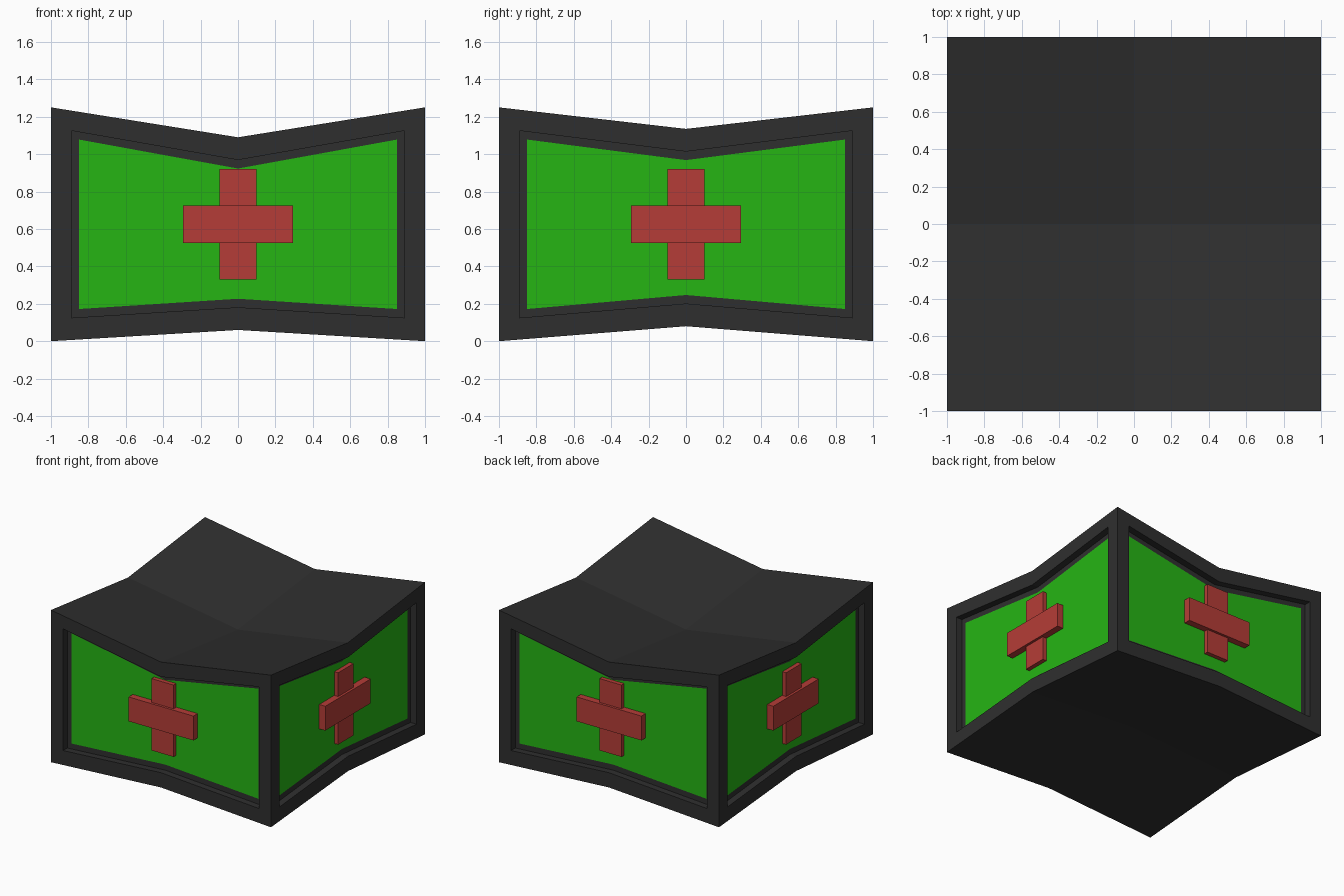
import bpy, bmesh
from mathutils import Matrix, Vector
from math import pi

if "Cube" in bpy.data.objects:
    bpy.data.objects.remove(bpy.data.objects["Cube"])

DEPTH = 0.055                      # recess depth of the side panels
TOP, BOTTOM = 1.25, 0.0            # corner heights


def material(name, rgb):
    m = bpy.data.materials.new(name)
    m.diffuse_color = (*rgb, 1)
    m.use_nodes = True
    m.node_tree.nodes["Principled BSDF"].inputs["Base Color"].default_value = m.diffuse_color
    return m


dark = material("dark_frame", (0.028, 0.028, 0.028))
green = material("green_panel", (0.019, 0.46, 0.007))
red = material("red_cross", (0.46, 0.046, 0.038))


def add_object(name, bm, mats):
    bmesh.ops.remove_doubles(bm, verts=bm.verts, dist=1e-4)
    bmesh.ops.recalc_face_normals(bm, faces=bm.faces)
    mesh = bpy.data.meshes.new(name)
    bm.to_mesh(mesh)
    bm.free()
    for m in mats:
        mesh.materials.append(m)
    ob = bpy.data.objects.new(name, mesh)
    bpy.context.collection.objects.link(ob)
    return ob


def top_z(x, y):
    return TOP - 0.16 * (1 - abs(x)) - 0.115 * (1 - abs(y))


def bottom_z(x, y):
    return BOTTOM + 0.06 * (1 - abs(x)) + 0.08 * (1 - abs(y))


# Housing: pinched top and bottom, each a 2 x 2 grid of quads
bm = bmesh.new()


def face(points, mat=0):
    bm.faces.new([bm.verts.new(p) for p in points]).material_index = mat


for height in (top_z, bottom_z):
    for x in (-1, 0):
        for y in (-1, 0):
            face([(a, b, height(a, b)) for a, b in
                  ((x, y), (x + 1, y), (x + 1, y + 1), (x, y + 1))])


def ring(rot, dip_top, dip_bottom, half, lift, depth):
    """Six-point bow-tie outline of one side."""
    y = -1 + depth
    pts = [(-half, BOTTOM + lift), (0, dip_bottom + lift * 0.97), (half, BOTTOM + lift),
           (half, TOP - lift), (0, dip_top - lift * 0.97), (-half, TOP - lift)]
    return [rot @ Vector((x, y, z)) for x, z in pts]


# Sides: frame, recess wall, ledge and green panel
for i in range(4):
    rot = Matrix.Rotation(i * pi / 2, 3, 'Z')
    dips = (1.09, 0.06) if i % 2 == 0 else (1.135, 0.08)
    rings = [ring(rot, *dips, *r) for r in
             ((1, 0, 0), (0.89, 0.125, 0), (0.89, 0.125, DEPTH), (0.85, 0.172, DEPTH))]
    for a, b in zip(rings, rings[1:]):
        for k in range(6):
            n = (k + 1) % 6
            face([a[k], a[n], b[n], b[k]])
    p = rings[-1]
    face([p[0], p[1], p[4], p[5]], 1)
    face([p[1], p[2], p[3], p[4]], 1)
add_object("housing", bm, [dark, green])


# Crosses: a forward horizontal bar over a slightly lower upright bar
def bar(name, rot, width, height, front, back):
    b = bmesh.new()
    bmesh.ops.create_cube(b, size=1)
    bmesh.ops.scale(b, vec=(width, back - front, height), verts=b.verts)
    bmesh.ops.translate(b, vec=(0, (front + back) / 2, 0.625), verts=b.verts)
    bmesh.ops.rotate(b, matrix=rot, verts=b.verts)
    add_object(name, b, [red])


for i, side in enumerate(("front", "right", "back", "left")):
    rot = Matrix.Rotation(i * pi / 2, 3, 'Z')
    bar(side + "_cross_horizontal", rot, 0.59, 0.2, -1.0, -0.943)
    bar(side + "_cross_upright", rot, 0.2, 0.59, -0.98, -0.94)
